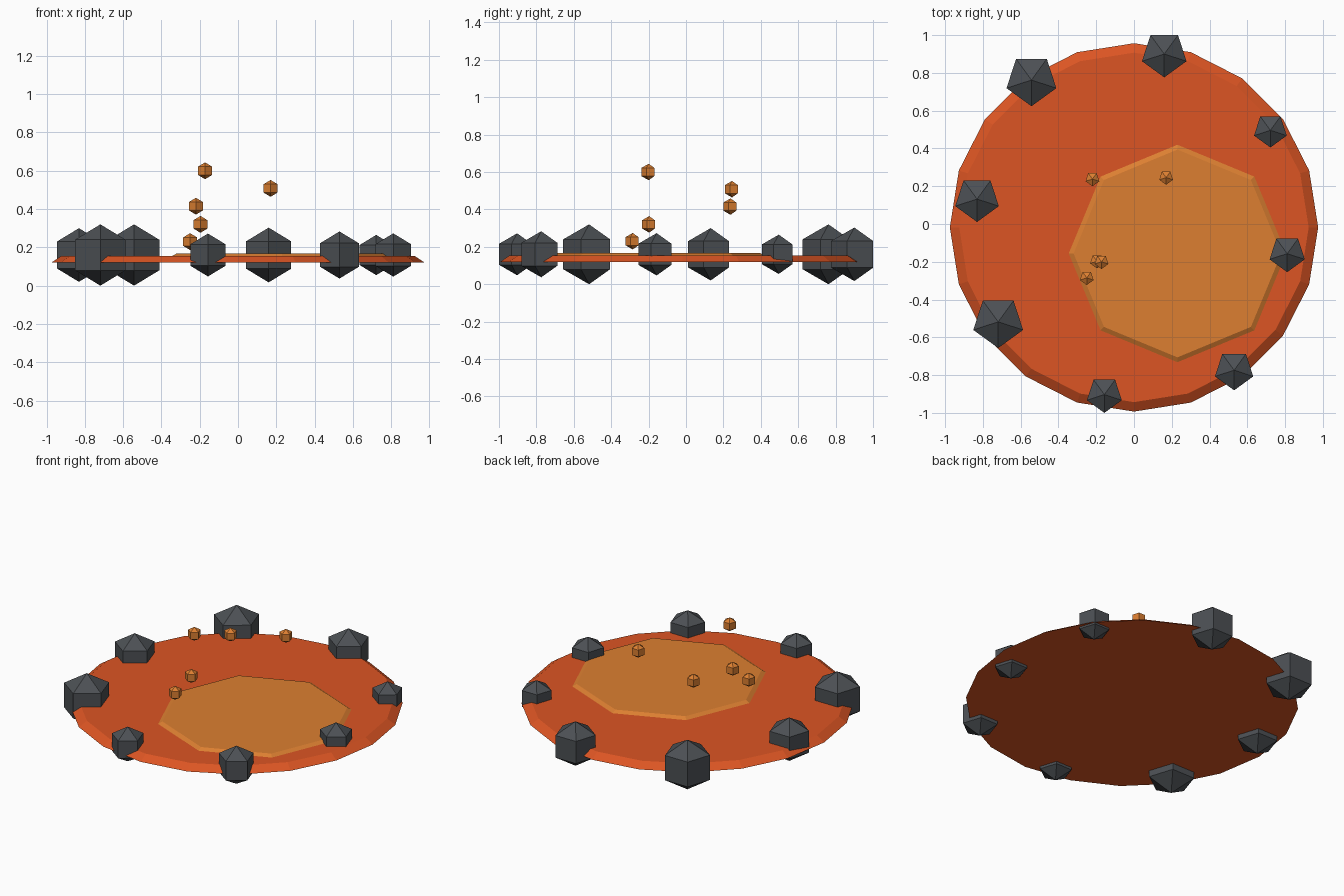
import bpy, bmesh, math

if "Cube" in bpy.data.objects:
    bpy.data.objects.remove(bpy.data.objects["Cube"])


def material(name, rgb):
    # sRGB 0-255 to linear
    lin = [((c / 255 + 0.055) / 1.055) ** 2.4 for c in rgb]
    m = bpy.data.materials.new(name)
    m.diffuse_color = (*lin, 1)
    m.use_nodes = True
    m.node_tree.nodes["Principled BSDF"].inputs["Base Color"].default_value = m.diffuse_color
    return m


LAVA = material("lava orange", (220, 85, 35))
GLOW = material("molten amber", (220, 127, 49))
STONE = material("dark stone", (76, 80, 84))


def finish(bm, name, mat, loc):
    bmesh.ops.recalc_face_normals(bm, faces=bm.faces)
    me = bpy.data.meshes.new(name)
    bm.to_mesh(me)
    bm.free()
    me.materials.append(mat)
    ob = bpy.data.objects.new(name, me)
    ob.location = loc
    bpy.context.collection.objects.link(ob)


def disc(name, mat, sides, r_low, r_top, z0, z1, x, y):
    """Flat tapered disc with a vertex on +x."""
    bm = bmesh.new()
    rings = []
    for r, z in ((r_low, z0), (r_top, z1)):
        ring = []
        for i in range(sides):
            a = math.tau * i / sides
            ring.append(bm.verts.new((r * math.cos(a), r * math.sin(a), z)))
        rings.append(ring)
        bm.faces.new(ring)
    for i in range(sides):
        j = (i + 1) % sides
        bm.faces.new((rings[0][i], rings[0][j], rings[1][j], rings[1][i]))
    finish(bm, name, mat, (x, y, 0))


def pebble(name, mat, r, loc):
    """Five-sided, three-ring sphere with a corner facing the front."""
    bm = bmesh.new()
    bottom, top = bm.verts.new((0, 0, -r)), bm.verts.new((0, 0, r))
    rw = r * math.sin(math.pi / 3)
    rings = [[bm.verts.new((rw * math.cos(math.tau * i / 5 - math.pi / 2),
                            rw * math.sin(math.tau * i / 5 - math.pi / 2), z))
              for i in range(5)] for z in (-r / 2, r / 2)]
    lo, hi = rings
    for i in range(5):
        j = (i + 1) % 5
        bm.faces.new((bottom, lo[j], lo[i]))
        bm.faces.new((lo[i], lo[j], hi[j], hi[i]))
        bm.faces.new((hi[i], hi[j], top))
    finish(bm, name, mat, loc)


# lava pool and the brighter molten patch on it
disc("lava_pool", LAVA, 20, 0.975, 0.925, 0.12, 0.154, 0, -0.018)
disc("molten_patch", GLOW, 8, 0.583, 0.55, 0.15, 0.168, 0.23, -0.156)

# rocks round the rim: x, y, radius
rocks = [(0.16, 0.90, 0.143), (-0.543, 0.762, 0.16), (0.722, 0.496, 0.105),
         (0.811, -0.157, 0.113), (-0.831, 0.132, 0.14), (-0.719, -0.518, 0.16),
         (-0.157, -0.903, 0.112), (0.53, -0.774, 0.123)]
for n, (x, y, r) in enumerate(rocks, 1):
    pebble(f"rim_rock_{n}", STONE, r, (x, y, 0.16))

# floating embers
embers = [(-0.172, -0.20, 0.60), (0.17, 0.246, 0.508), (-0.22, 0.238, 0.415),
          (-0.196, -0.197, 0.32), (-0.25, -0.285, 0.23)]
for n, p in enumerate(embers, 1):
    pebble(f"ember_{n}", GLOW, 0.044, p)
